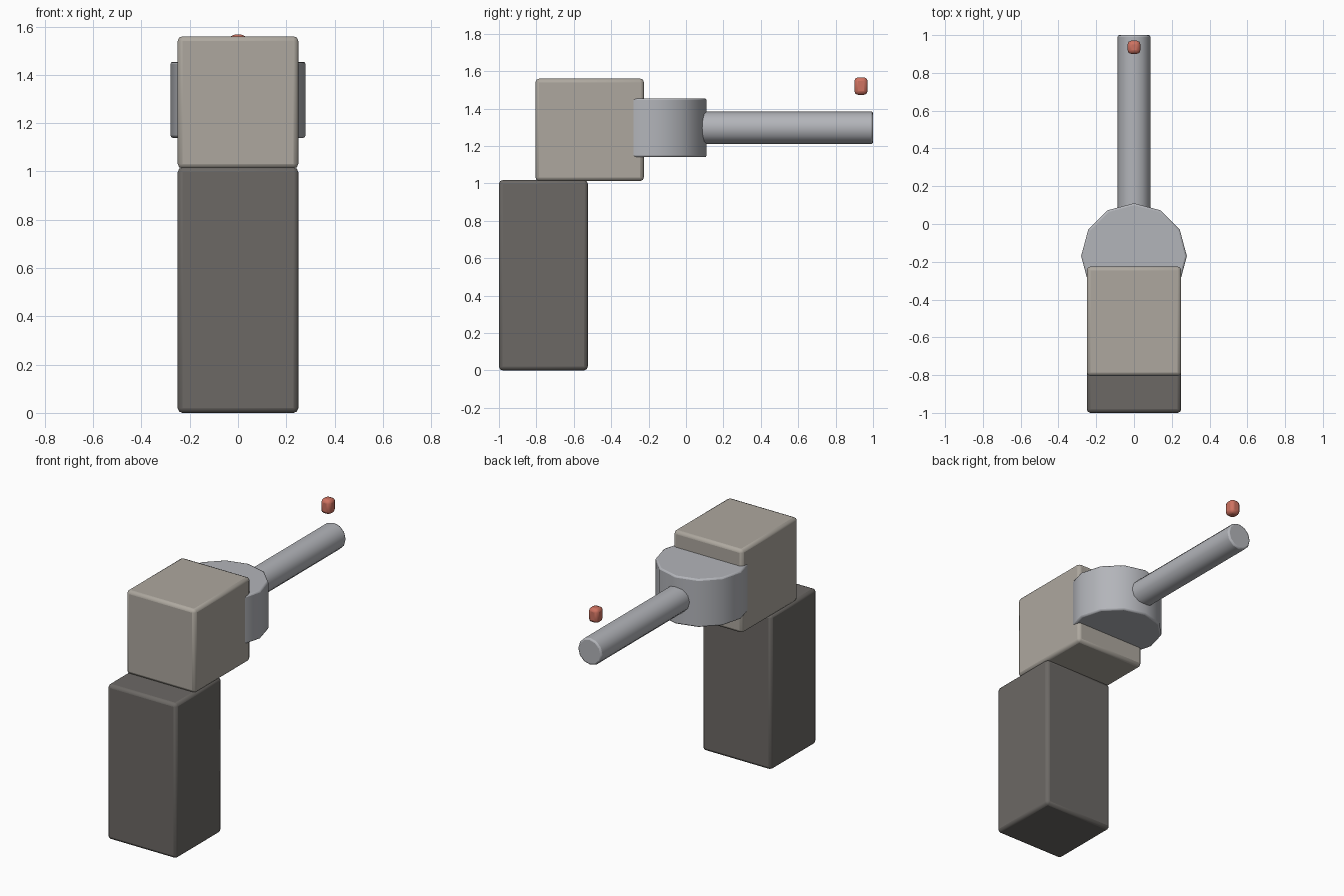
import bpy
from math import radians

if "Cube" in bpy.data.objects:
    bpy.data.objects.remove(bpy.data.objects["Cube"])


def material(name, rgb):
    m = bpy.data.materials.new(name)
    m.diffuse_color = (*rgb, 1)
    m.use_nodes = True
    m.node_tree.nodes["Principled BSDF"].inputs["Base Color"].default_value = m.diffuse_color
    return m


def finish(o, name, mat, bevel):
    # Softened edges, smooth bevels
    o.name = name
    o.data.materials.append(mat)
    bpy.ops.object.transform_apply(location=False, rotation=True, scale=True)
    b = o.modifiers.new("soft_edges", 'BEVEL')
    b.width = bevel
    b.segments = 2
    b.limit_method = 'ANGLE'
    b.angle_limit = radians(45)
    bpy.ops.object.shade_smooth_by_angle(angle=radians(35))
    return o


def box(name, mat, x, y, z, bevel=0.02):
    # Box from (min, max) ranges
    bpy.ops.mesh.primitive_cube_add(size=1, location=[(a + b) / 2 for a, b in (x, y, z)])
    o = bpy.context.object
    o.scale = [b - a for a, b in (x, y, z)]
    return finish(o, name, mat, bevel)


def cylinder(name, mat, radius, depth, loc, rot=(0, 0, 0), bevel=0.01):
    bpy.ops.mesh.primitive_cylinder_add(vertices=12, radius=radius, depth=depth,
                                        location=loc, rotation=rot)
    return finish(bpy.context.object, name, mat, bevel)


dark = material("dark_grip", (0.15, 0.14, 0.13))
beige = material("beige_body", (0.42, 0.39, 0.345))
steel = material("steel", (0.45, 0.46, 0.49))
red = material("red_sight", (0.62, 0.17, 0.12))

# Grip and rear body
box("grip", dark, (-0.25, 0.25), (-1.0, -0.525), (0, 1.017))
box("body", beige, (-0.25, 0.25), (-0.805, -0.225), (1.012, 1.56))

# Upright drum and forward barrel
cylinder("drum", steel, 0.28, 0.315, (0, -0.17, 1.297))
cylinder("barrel", steel, 0.087, 1.1, (0, 0.45, 1.297), (radians(90), 0, 0))

# Floating front sight
box("front_sight", red, (-0.034, 0.034), (0.9, 0.971), (1.473, 1.567))
